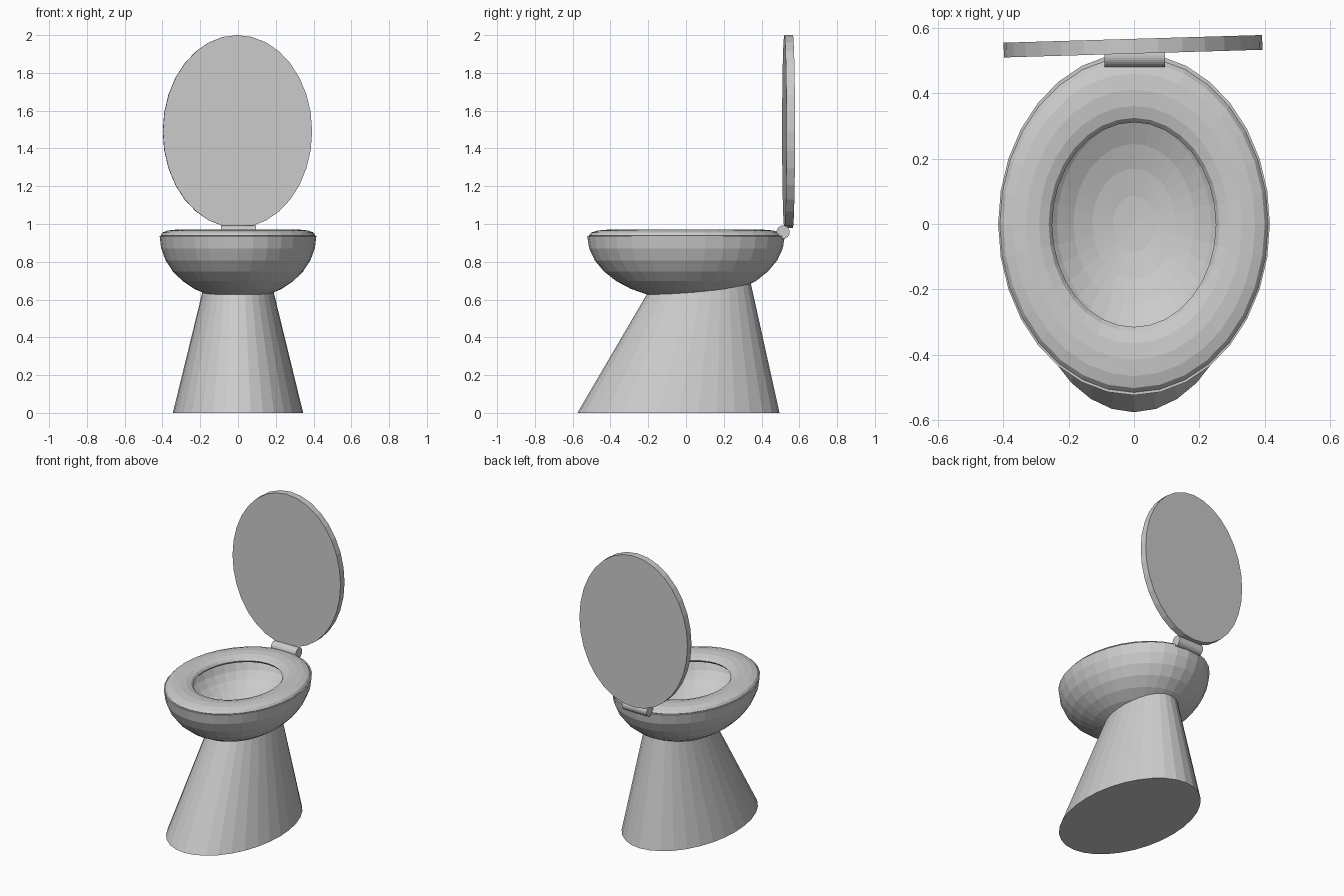
import bpy, bmesh
from math import sin, cos, pi, radians

if "Cube" in bpy.data.objects:
    bpy.data.objects.remove(bpy.data.objects["Cube"])

SEG = 32
RIM_Z = 0.937
OUTER = (0.415, 0.523, 0.338)   # bowl outer radii
INNER = (0.333, 0.44, 0.257)    # bowl inner radii


def ring(bm, rx, ry, z, y=0.0):
    return [bm.verts.new((rx * sin(2 * pi * i / SEG), y - ry * cos(2 * pi * i / SEG), z))
            for i in range(SEG)]


def bridge(bm, a, b):
    for i in range(SEG):
        j = (i + 1) % SEG
        bm.faces.new((a[i], a[j], b[j], b[i]))


def finish(bm, name):
    bmesh.ops.recalc_face_normals(bm, faces=bm.faces[:])
    mesh = bpy.data.meshes.new(name)
    bm.to_mesh(mesh)
    bm.free()
    obj = bpy.data.objects.new(name, mesh)
    bpy.context.collection.objects.link(obj)
    return obj


def bowl_rings(bm, radii):
    rx, ry, rz = radii
    angles = [k * pi / 16 for k in range(8)]
    rings = [ring(bm, rx * cos(a), ry * cos(a), RIM_Z - rz * sin(a)) for a in angles]
    tip = bm.verts.new((0, 0, RIM_Z - rz))
    for i in range(SEG):
        bm.faces.new((rings[-1][i], rings[-1][(i + 1) % SEG], tip))
    return rings


# Bowl: two half ellipsoids joined at the rim
bm = bmesh.new()
shells = [bowl_rings(bm, r) for r in (OUTER, INNER)]
for rings in shells:
    for a, b in zip(rings, rings[1:]):
        bridge(bm, a, b)
bridge(bm, shells[0][0], shells[1][0])
finish(bm, "bowl")

# Seat: flattened oval torus
bm = bmesh.new()
loops = []
for k in range(12):
    a = 2 * pi * k / 12
    r = 0.33 + 0.08 * cos(a)
    loops.append(ring(bm, r, r * 1.25, 0.94 + 0.03 * sin(a), -0.002))
for k in range(12):
    bridge(bm, loops[k], loops[(k + 1) % 12])
finish(bm, "seat")

# Pedestal: leaning oval cone whose top edge follows the bowl underside
bm = bmesh.new()
base = ring(bm, 0.345, 0.535, 0, -0.04)
top = ring(bm, 0.174, 0.2525, 0.7, 0.0875)
for b, t in zip(base, top):
    lo, hi = 0.5, 1.1
    for _ in range(25):
        mid = (lo + hi) / 2
        p = b.co.lerp(t.co, mid)
        inside = (p.x / OUTER[0])**2 + (p.y / OUTER[1])**2 + ((p.z - RIM_Z) / OUTER[2])**2 < 1
        lo, hi = (lo, mid) if inside else (mid, hi)
    t.co = b.co.lerp(t.co, hi + 0.008)
bridge(bm, base, top)
bm.faces.new(base)
finish(bm, "pedestal")

# Lid: upright oval slab, turned slightly about the vertical
bm = bmesh.new()
front = ring(bm, 0.395, 0.51, 0.0225)
back = ring(bm, 0.395, 0.51, -0.0225)
bridge(bm, front, back)
bm.faces.new(front)
bm.faces.new(back)
lid = finish(bm, "lid")
lid.location = (-0.003, 0.543, 1.49)
lid.rotation_euler = (radians(90), 0, radians(1.7))

# Hinge: short rod along x
bpy.ops.mesh.primitive_cylinder_add(vertices=32, radius=0.035, depth=0.185,
                                    location=(0.002, 0.514, 0.957),
                                    rotation=(0, radians(90), 0))
bpy.context.object.name = "hinge"
